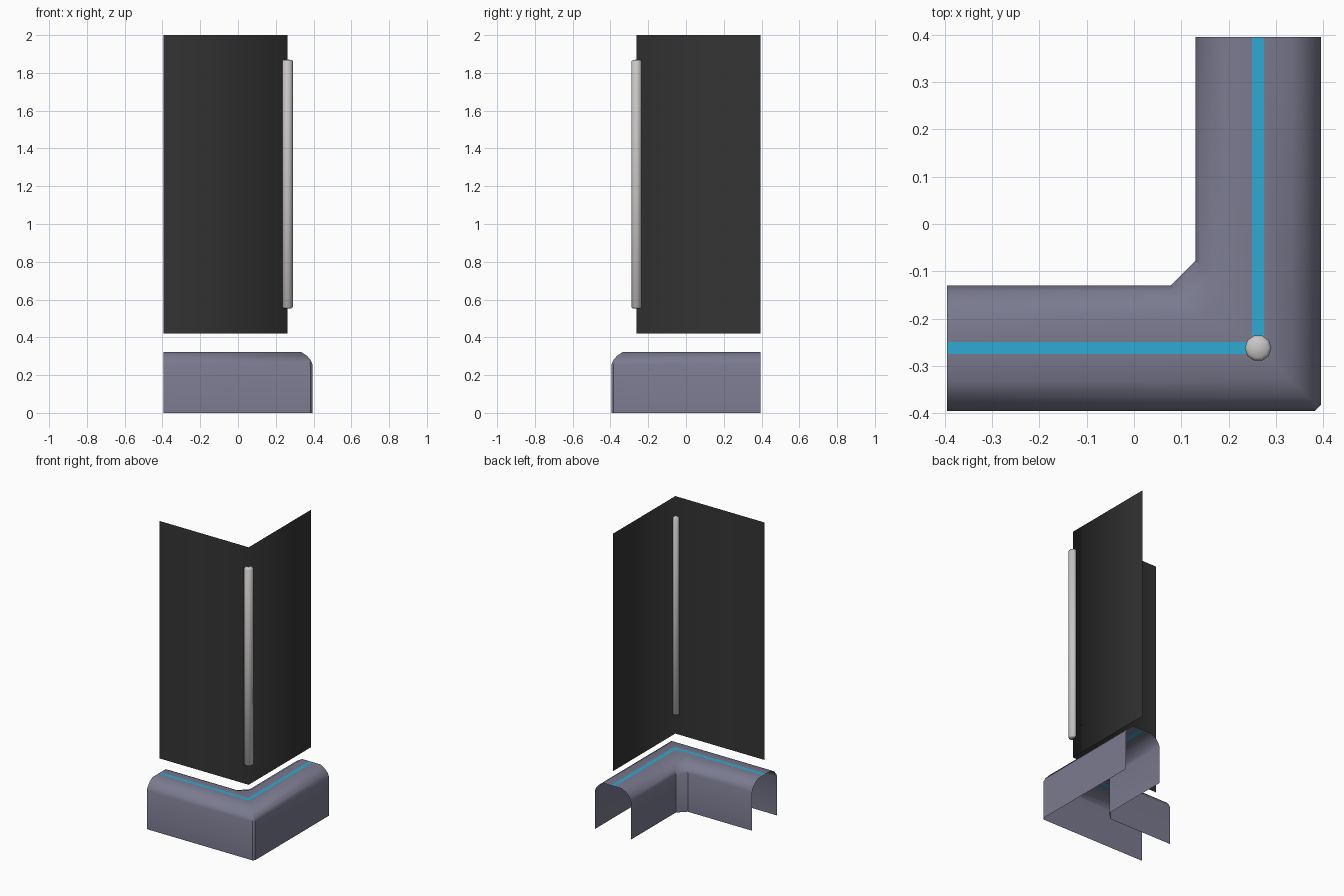
import bpy, bmesh, math

if "Cube" in bpy.data.objects:
    bpy.data.objects.remove(bpy.data.objects["Cube"])

C = 0.2625      # distance of the wall centre line from the origin
END = 0.395     # open ends of both legs


def srgb(r, g, b):
    f = lambda v: v / 12.92 if v <= 0.04045 else ((v + 0.055) / 1.055) ** 2.4
    return tuple(f(v / 255) for v in (r, g, b)) + (1,)


def material(name, rgb):
    m = bpy.data.materials.new(name)
    m.diffuse_color = srgb(*rgb)
    m.use_nodes = True
    m.node_tree.nodes["Principled BSDF"].inputs["Base Color"].default_value = m.diffuse_color
    return m


slate = material("slate grey", (122, 122, 143))
blue = material("bright blue", (46, 170, 212))
black = material("near black", (52, 52, 52))
silver = material("silver", (200, 198, 197))


def finish(name, bm, mats, angle):
    bmesh.ops.remove_doubles(bm, verts=bm.verts, dist=1e-5)
    me = bpy.data.meshes.new(name)
    bm.to_mesh(me)
    bm.free()
    ob = bpy.data.objects.new(name, me)
    bpy.context.collection.objects.link(ob)
    for m in mats:
        me.materials.append(m)
    bpy.ops.object.select_all(action='DESELECT')
    ob.select_set(True)
    bpy.context.view_layer.objects.active = ob
    bpy.ops.object.shade_smooth_by_angle(angle=math.radians(angle))
    return ob


def sweep(profile, stripe=()):
    """Sweep (offset, height, corner cut) points round the L; stripe = blue bands."""
    bm = bmesh.new()
    rows = []
    for d, z, cut in profile:
        a = C + d
        pts = [(-END, -a), (a - cut, -a), (a, -a + cut), (a, END)]
        rows.append([bm.verts.new((x, y, z)) for x, y in pts])
    for i in range(len(rows) - 1):
        r, s = rows[i], rows[i + 1]
        for k in range(3):
            vs = [r[k], r[k + 1], s[k + 1], s[k]]
            if profile[i][2] == 0 and k == 1:
                vs.pop(1)           # sharp corner: no chamfer on this row
            if profile[i + 1][2] == 0 and k == 1:
                if len(vs) < 4:
                    continue
                vs.pop(2)
            f = bm.faces.new(vs)
            f.material_index = 1 if i in stripe else 0
    return bm


# Hollow L-shaped base with a blue strip along its top
base = [(0.1325, 0, 0.012), (0.1325, 0.255, 0.012), (0.122, 0.280, 0.008),
        (0.102, 0.303, 0), (0.072, 0.3225, 0),
        (0.0125, 0.3225, 0), (-0.0125, 0.3225, 0),
        (-0.066, 0.3225, 0.058), (-0.102, 0.303, 0.056), (-0.122, 0.280, 0.054),
        (-0.1325, 0.255, 0.052), (-0.1325, 0, 0.052)]
finish("base", sweep(base, stripe=(5,)), [slate, blue], 35)

# Thin folded wall panel floating above the base
finish("wall_panel", sweep([(0, 0.42, 0), (0, 2.0, 0)]), [black], 180)

# Round corner post with shallow pointed caps
bm = bmesh.new()
rings = []
N = 10
for r, z in ((0.021, 0.553), (0.028, 0.560), (0.028, 1.862), (0.021, 1.869)):
    rings.append([bm.verts.new((C + r * math.cos(2 * math.pi * i / N),
                                -C + r * math.sin(2 * math.pi * i / N), z)) for i in range(N)])
bottom = bm.verts.new((C, -C, 0.552))
top = bm.verts.new((C, -C, 1.870))
for i in range(N):
    j = (i + 1) % N
    for a, b in zip(rings, rings[1:]):
        bm.faces.new((a[i], a[j], b[j], b[i]))
    bm.faces.new((rings[0][j], rings[0][i], bottom))
    bm.faces.new((rings[-1][i], rings[-1][j], top))
finish("corner_post", bm, [silver], 60)
